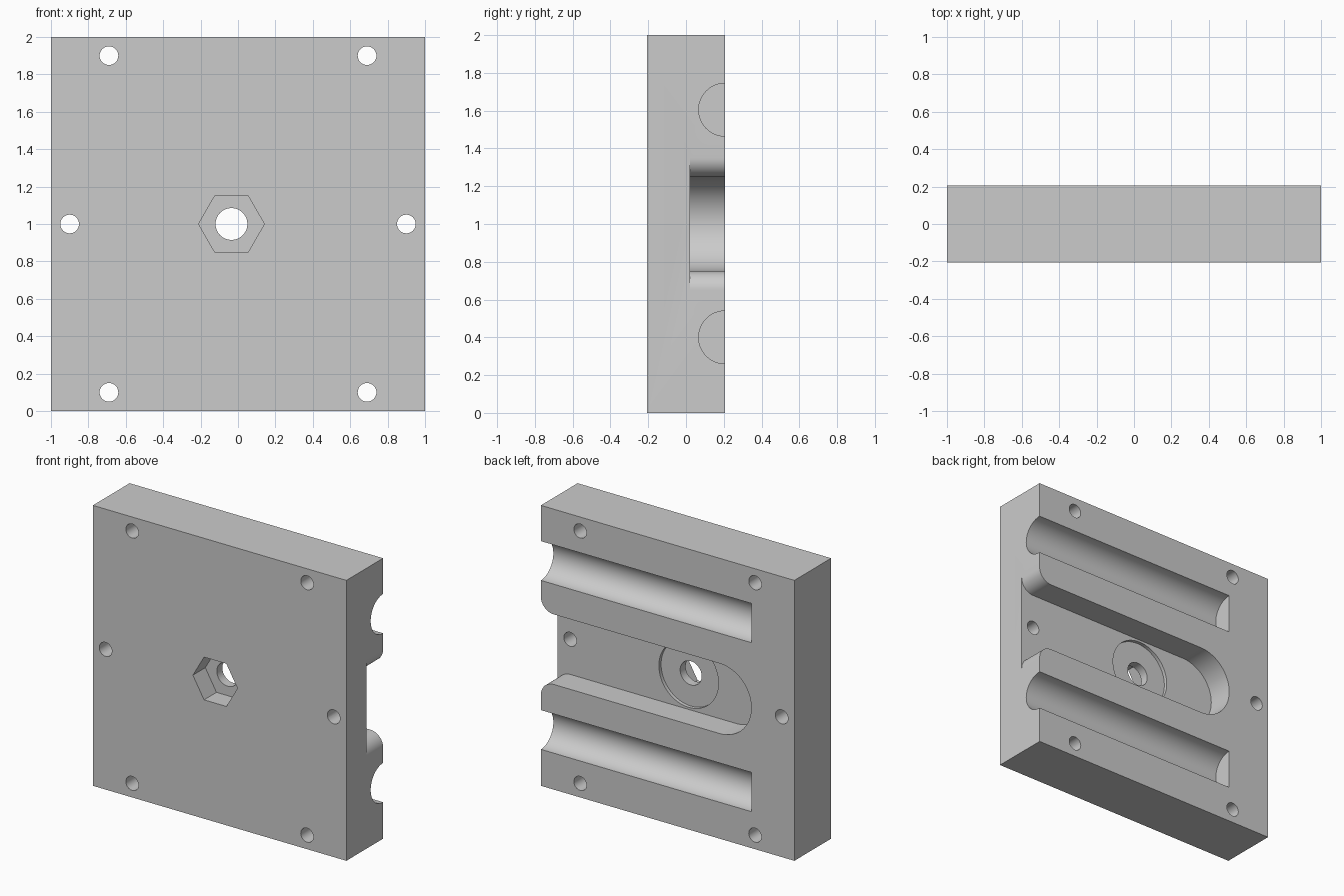
import bpy, bmesh
from math import sin, cos, pi
from mathutils import Vector

cube = bpy.data.objects.get("Cube")
if cube:
    bpy.data.objects.remove(cube, do_unlink=True)

HALF = 0.207          # half the block's thickness
FLOOR = 0.02          # y of the slot floor
RECESS = -0.005       # y of the washer recess floor
BORE_X = -0.035       # centre of the nut pocket and bore
OUT = 0.1             # overshoot of the cutters

grey = bpy.data.materials.new("plain grey")
grey.use_nodes = True
colour = (0.6, 0.6, 0.6, 1)
grey.diffuse_color = colour
grey.node_tree.nodes["Principled BSDF"].inputs["Base Color"].default_value = colour


def arc(cx, cz, r, start, end, steps):
    """Points along an arc, in units of pi."""
    angles = [pi * (start + (end - start) * i / steps) for i in range(steps + 1)]
    return [(cx + r * cos(a), cz + r * sin(a)) for a in angles]


def circle(cx, cz, r, steps=48):
    return arc(cx, cz, r, 0, 2, steps)[:-1]


def prism(name, points, low, high, along="y"):
    """Closed solid swept along y from an (x, z) outline, or along x from (y, z)."""
    if along == "y":
        place, sweep = (lambda a, b: (a, low, b)), Vector((0, high - low, 0))
    else:
        place, sweep = (lambda a, b: (low, a, b)), Vector((high - low, 0, 0))
    bm = bmesh.new()
    face = bm.faces.new([bm.verts.new(place(a, b)) for a, b in points])
    new = bmesh.ops.extrude_face_region(bm, geom=[face])["geom"]
    bmesh.ops.translate(bm, vec=sweep, verts=[v for v in new if isinstance(v, bmesh.types.BMVert)])
    bmesh.ops.recalc_face_normals(bm, faces=bm.faces)
    mesh = bpy.data.meshes.new(name)
    bm.to_mesh(mesh)
    bm.free()
    mesh.materials.append(grey)
    obj = bpy.data.objects.new(name, mesh)
    bpy.context.collection.objects.link(obj)
    return obj


# Square block
block = prism("mould_block", [(-1, 0), (1, 0), (1, 2), (-1, 2)], -HALF, HALF)
cutters = []

# Wide slot with a round end and a flared mouth
upper = arc(0.9, 1.35, 0.1, -0.5, 0, 12) + [(1 + OUT, 1.35)]
lower = [(x, 2 - z) for x, z in reversed(upper)]
round_end = arc(-0.41, 1, 0.25, 1.5, 0.5, 48)
cutters.append(prism("slot_cutter", round_end + upper + lower, FLOOR, HALF + OUT))

# Half-round grooves, open at the left side
for z in (0.4, 1.605):
    cutters.append(prism("groove_cutter", circle(HALF, z, 0.14, 64), -0.66, 1 + OUT, "x"))

# Washer recess, hexagonal nut pocket and bore
cutters.append(prism("recess_cutter", circle(BORE_X, 1, 0.235, 64), RECESS, FLOOR + 0.05))
cutters.append(prism("nut_cutter", circle(BORE_X, 1, 0.176, 6), -HALF - OUT, -HALF + 0.14))
cutters.append(prism("bore_cutter", circle(BORE_X, 1, 0.085), -HALF - OUT, HALF + OUT))

# Six bolt holes
for side in (-1, 1):
    for x, z in ((0.69, 0.1), (0.9, 1), (0.69, 1.9)):
        cutters.append(prism("bolt_cutter", circle(side * x, z, 0.05, 32), -HALF - OUT, HALF + OUT))

# Cut everything, then discard the cutters
bpy.context.view_layer.objects.active = block
for cutter in cutters:
    cutter.hide_render = True
    mod = block.modifiers.new("cut", "BOOLEAN")
    mod.operation = "DIFFERENCE"
    mod.solver = "EXACT"
    mod.object = cutter
    bpy.ops.object.modifier_apply(modifier=mod.name)
    bpy.data.objects.remove(cutter, do_unlink=True)

# Smooth round walls, crisp edges
for obj in bpy.context.selected_objects:
    obj.select_set(False)
block.select_set(True)
bpy.ops.object.shade_smooth_by_angle(angle=pi / 6)
